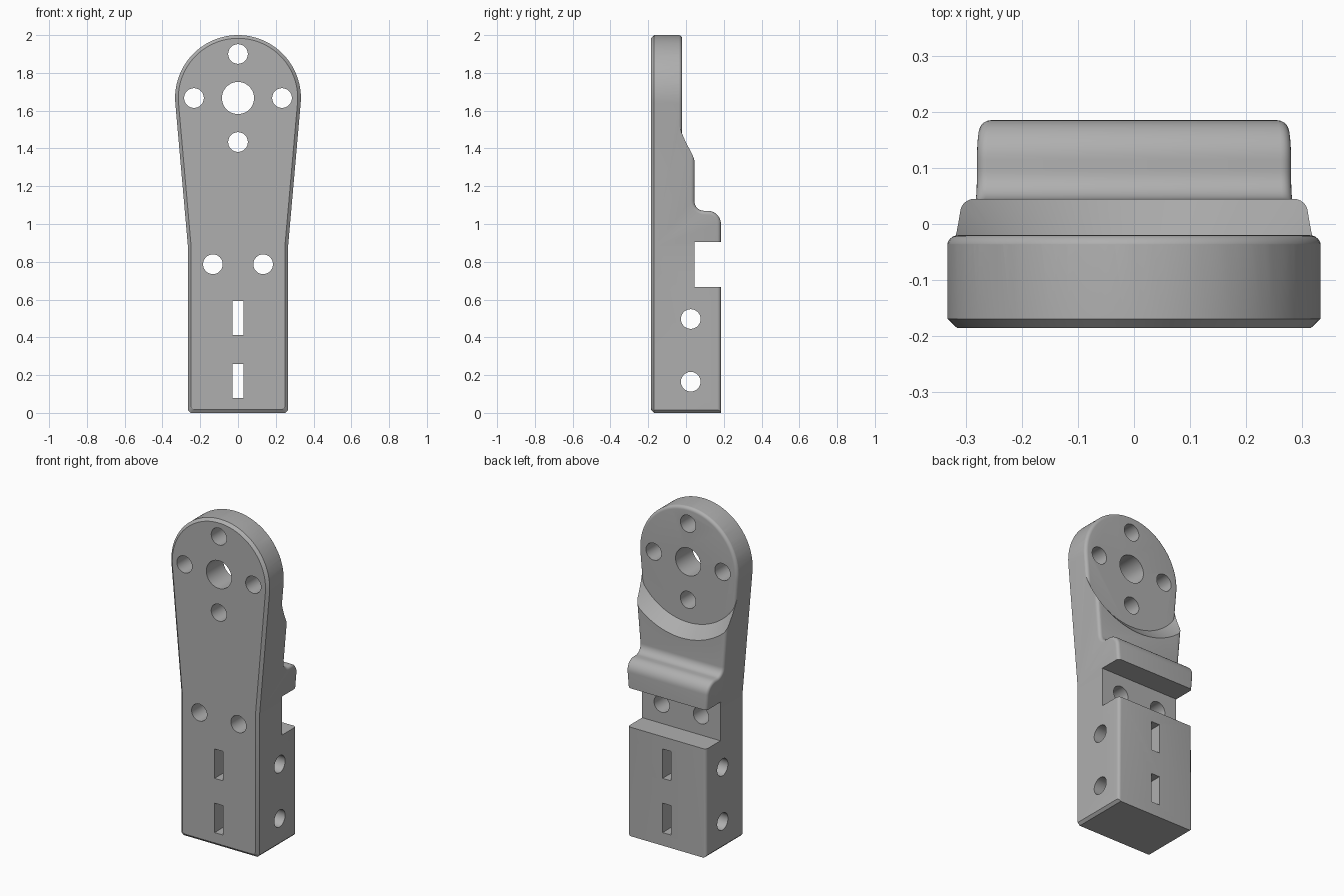
import bpy, bmesh
from math import sin, cos, pi, radians

old = bpy.data.objects.get("Cube")
if old:
    bpy.data.objects.remove(old, do_unlink=True)

grey = bpy.data.materials.new("machined_grey")
grey.use_nodes = True
colour = (0.43, 0.43, 0.43, 1)
grey.diffuse_color = colour
grey.node_tree.nodes["Principled BSDF"].inputs["Base Color"].default_value = colour

FRONT, BACK, STEP, PLATE = -0.185, 0.185, 0.045, -0.02
HUB_Z, HUB_R, HALF_W = 1.667, 0.333, 0.265
ROUND = 0.02


def loft(name, rings):
    """Closed solid through matching rings of 3D points."""
    bm = bmesh.new()
    loops = [[bm.verts.new(p) for p in ring] for ring in rings]
    n = len(loops[0])
    for a, b in zip(loops, loops[1:]):
        for i in range(n):
            j = (i + 1) % n
            bm.faces.new((a[i], a[j], b[j], b[i]))
    bm.faces.new(loops[0])
    bm.faces.new(loops[-1])
    bmesh.ops.recalc_face_normals(bm, faces=bm.faces)
    mesh = bpy.data.meshes.new(name)
    bm.to_mesh(mesh)
    bm.free()
    mesh.materials.append(grey)
    obj = bpy.data.objects.new(name, mesh)
    bpy.context.collection.objects.link(obj)
    return obj


def boolean(target, cutter, operation):
    mod = target.modifiers.new("cut", 'BOOLEAN')
    mod.operation = operation
    mod.solver = 'EXACT'
    mod.object = cutter
    bpy.context.view_layer.objects.active = target
    bpy.ops.object.modifier_apply(modifier=mod.name)
    bpy.data.objects.remove(cutter, do_unlink=True)


def arc(cx, cy, r, start, end, steps):
    return [(cx + r * cos(radians(start + (end - start) * i / steps)),
             cy + r * sin(radians(start + (end - start) * i / steps)))
            for i in range(steps + 1)]


def outline(y, inset):
    """Front outline of the arm at depth y, shrunk by inset."""
    w, chamfer = HALF_W - inset, 0.015
    right = [(w - chamfer, inset), (w, inset + chamfer), (w, 0.88)]
    left = [(-x, z) for x, z in reversed(right)]
    pts = right + arc(0, HUB_Z, HUB_R - inset, -5, 185, 64) + left
    return [(x, y, z) for x, z in pts]


def disc(y, r, x, z, steps=48):
    return [(px, y, pz) for px, pz in arc(x, z, r, 0, 360, steps)[:-1]]


# Arm: tapered outline with a chamfered front, trimmed to the stepped side profile
arm = loft("servo_arm_bracket", [outline(FRONT, 0.017), outline(FRONT + 0.016, 0),
                                 outline(0.3, 0)])
profile = [(-0.3, -0.1), (BACK, -0.1), (BACK, 0.667), (STEP, 0.667),
           (STEP, 0.905), (BACK, 0.905)]
profile += arc(BACK - 0.07, 1.0, 0.07, 0, 90, 10)
profile += arc(STEP + 0.05, 1.12, 0.05, 270, 180, 10)
profile += [(STEP, 2.1), (-0.3, 2.1)]
side = loft("side_profile", [[(x, y, z) for y, z in profile] for x in (-0.5, 0.5)])
boolean(arm, side, 'INTERSECT')
arm.name = "bracket_arm"

# Rounded back side edges, leaving the notch crisp
bm = bmesh.new()
bm.from_mesh(arm.data)
bm.normal_update()
chain = []
for e in bm.edges:
    if len(e.link_faces) != 2:
        continue
    mid = (e.verts[0].co + e.verts[1].co) / 2
    nx = sorted(abs(f.normal.x) for f in e.link_faces)
    if nx[0] < 0.5 and nx[1] > 0.9 and mid.y > 0.03 and mid.z > 0.03:
        if not 0.66 < mid.z < 0.91:
            chain.append(e)
bmesh.ops.bevel(bm, geom=chain, offset=ROUND, offset_type='OFFSET', segments=5,
                profile=0.5, affect='EDGES', clamp_overlap=False)
bm.to_mesh(arm.data)
bm.free()

# Round recess with a sloped wall, leaving a plate with a rounded rim
recess = loft("recess", [disc(-0.05, 0.338, 0, HUB_Z, 96),
                         disc(0.1, 0.5, 0, HUB_Z, 96)])
rim = [outline(-0.2, -0.0005)]
for i in range(7):
    a = i / 6 * pi / 2
    rim.append(outline(PLATE - ROUND + ROUND * sin(a), ROUND * (1 - cos(a)) - 0.0005))
boolean(recess, loft("plate_core", rim), 'DIFFERENCE')
boolean(arm, recess, 'DIFFERENCE')

# Hub bore, ring of screw holes and the notch holes
small, pitch = 0.052, 0.233
holes = [(0, HUB_Z, 0.085), (0.133, 0.787, small), (-0.133, 0.787, small)]
holes += [(pitch * cos(k * pi / 2), HUB_Z + pitch * sin(k * pi / 2), small)
          for k in range(4)]
for x, z, r in holes:
    boolean(arm, loft("hole", [disc(-0.4, r, x, z), disc(0.4, r, x, z)]), 'DIFFERENCE')

# Cross holes through the sides and upright slots through the front
for z in (0.165, 0.497):
    ring = arc(0.025, z, small, 0, 360, 48)[:-1]
    boolean(arm, loft("cross_hole", [[(x, py, pz) for py, pz in ring]
                                     for x in (-0.5, 0.5)]), 'DIFFERENCE')
    box = [(-0.029, z - 0.085), (0.029, z - 0.085), (0.029, z + 0.095), (-0.029, z + 0.095)]
    boolean(arm, loft("slot", [[(px, y, pz) for px, pz in box]
                               for y in (-0.4, 0.4)]), 'DIFFERENCE')

# Smooth curved faces, crisp edges
bpy.ops.object.select_all(action='DESELECT')
arm.select_set(True)
bpy.context.view_layer.objects.active = arm
bpy.ops.object.shade_smooth_by_angle(angle=radians(30))
